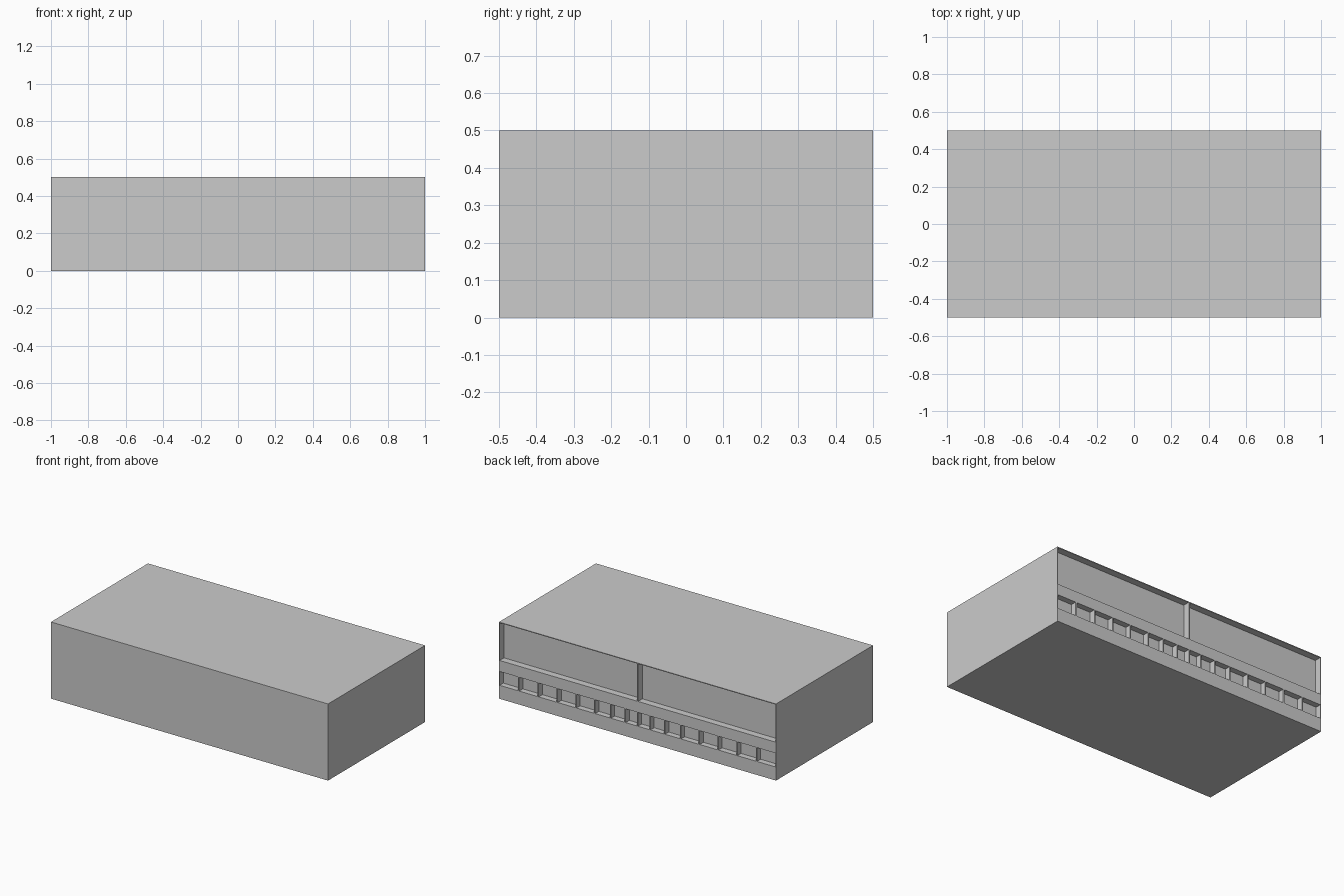
import bpy

if "Cube" in bpy.data.objects:
    bpy.data.objects.remove(bpy.data.objects["Cube"])

WALL = 0.005      # thin rim around the recesses
HALF = 0.004      # half thickness of the dividers
BACK = 0.5


def box(name, x0, x1, y0, y1, z0, z1):
    bpy.ops.mesh.primitive_cube_add(
        size=1, location=((x0 + x1) / 2, (y0 + y1) / 2, (z0 + z1) / 2))
    ob = bpy.context.object
    ob.name = name
    ob.scale = (x1 - x0, y1 - y0, z1 - z0)
    bpy.ops.object.transform_apply(location=True, rotation=False, scale=True)
    return ob


# Solid cabinet block
body = box("cabinet_body", -1, 1, -0.5, BACK, 0, 0.5)


def recess_row(name, dividers, depth, z0, z1):
    """Cut a row of pockets into the back, separated by thin dividers."""
    edges = [-1 + WALL - HALF] + sorted(dividers) + [1 - WALL + HALF]
    cells = [box(name, a + HALF, b - HALF, BACK - depth, BACK + 0.1, z0, z1)
             for a, b in zip(edges, edges[1:])]
    bpy.ops.object.select_all(action='DESELECT')
    for c in cells:
        c.select_set(True)
    bpy.context.view_layer.objects.active = cells[0]
    bpy.ops.object.join()
    cutter = cells[0]
    mod = body.modifiers.new(name, 'BOOLEAN')
    mod.operation = 'DIFFERENCE'
    mod.solver = 'EXACT'
    mod.object = cutter
    bpy.context.view_layer.objects.active = body
    bpy.ops.object.modifier_apply(modifier=mod.name)
    bpy.data.objects.remove(cutter, do_unlink=True)


# Two large upper compartments
recess_row("upper_recess", [0], 0.045, 0.25, 0.5 - WALL)

# Row of small pockets, narrowing towards the middle
half_row = [0.09, 0.195, 0.31, 0.445, 0.58, 0.717, 0.858]
recess_row("lower_recess", [0] + half_row + [-x for x in half_row],
           0.038, 0.088, 0.178)
